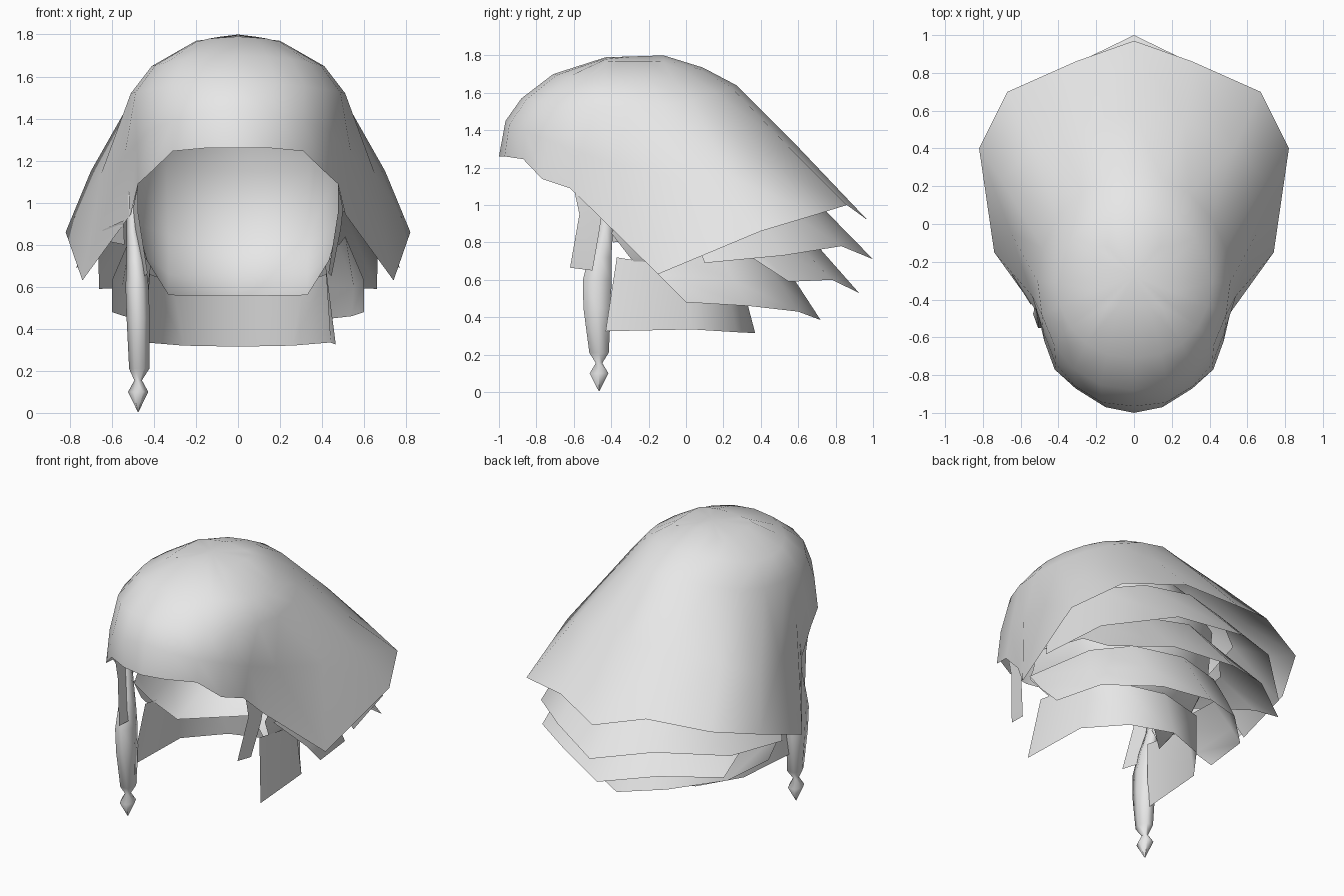
import bpy, math

grey = bpy.data.materials.new("light grey")
grey.diffuse_color = (0.8, 0.8, 0.8, 1)


def make(name, verts, faces, mirror=True):
    mesh = bpy.data.meshes.new(name)
    mesh.from_pydata(verts, [], faces)
    mesh.materials.append(grey)
    for p in mesh.polygons:
        p.use_smooth = True
    ob = bpy.data.objects.new(name, mesh)
    bpy.context.collection.objects.link(ob)
    if mirror:
        m = ob.modifiers.new("mirror", 'MIRROR')
        m.use_clip = True
        m.merge_threshold = 0.002
    return ob


def loft(name, rows, mirror=True):
    """Sheet through rows of points, listed from top to bottom."""
    n = len(rows[0])
    faces = [(r * n + c, (r + 1) * n + c, (r + 1) * n + c + 1, r * n + c + 1)
             for r in range(len(rows) - 1) for c in range(n - 1)]
    return make(name, [p for row in rows for p in row], faces, mirror)


def half_ring(y0, y1, width, z_front, z_side, z_back):
    """Half oval from front centre to back centre, bent in height."""
    pts = []
    for i in range(11):
        a = math.pi * i / 10
        c, s = math.cos(a), math.sin(a)
        end = z_front if c > 0 else z_back
        power = 0.9 if c > 0 else 1.05
        pts.append((width * s ** power if 0 < i < 10 else 0,
                    (y0 + y1) / 2 - (y1 - y0) / 2 * c,
                    z_side + (end - z_side) * c * c))
    return pts


# outer cap of hair
crown = [(0, -.43, 1.79), (.08, -.43, 1.785), (.14, -.43, 1.78), (.20, -.43, 1.765),
         (.20, -.36, 1.77), (.20, -.28, 1.77), (.20, -.20, 1.77), (.20, -.12, 1.765),
         (.14, -.12, 1.78), (.08, -.12, 1.79), (0, -.12, 1.80)]
brow = [(0, -.965, 1.45), (.17, -.945, 1.43), (.31, -.86, 1.39), (.415, -.74, 1.35),
        (.48, -.57, 1.28), (.54, -.38, 1.22), (.65, -.05, 1.14), (.70, .23, 1.15),
        (.53, .40, 1.25), (.27, .54, 1.32), (0, .59, 1.32)]
hem = [(0, -1, 1.26), (.15, -.97, 1.26), (.31, -.87, 1.245), (.42, -.77, 1.14),
       (.475, -.62, 1.09), (.51, -.47, .945), (.74, -.15, .63), (.82, .40, .86),
       (.67, .70, .95), (.31, .86, 1.0), (0, .97, .92)]
loft("hair_cap", [
    [(0, -.27, 1.795)] * 11,
    crown,
    half_ring(-.71, .09, .41, 1.70, 1.65, 1.735),
    half_ring(-.88, .27, .51, 1.57, 1.52, 1.64),
    brow, hem])

# inner lining, curving forward to a lip at the nape
loft("inner_lining", [
    [(.46, -.25, 1.45), (.42, -.02, 1.45), (.25, .18, 1.45), (0, .25, 1.45)],
    [(.49, -.30, 1.15), (.49, .05, 1.15), (.34, .32, 1.15), (0, .41, 1.15)],
    [(.485, -.33, .98), (.475, .06, .90), (.33, .29, .84), (0, .37, .82)],
    [(.48, -.36, .90), (.455, -.04, .76), (.33, .12, .66), (0, .28, .65)],
    [(.475, -.40, .85), (.43, -.30, .72), (.33, -.16, .56), (0, .15, .555)]])

# stacked layers of hair at the back, each from root to hem
loft("back_layer_1", [
    [(.60, -.06, 1.10), (.54, .27, 1.15), (.29, .45, 1.19), (0, .52, 1.2)],
    [(.77, .10, .69), (.69, .52, .73), (.35, .83, .78), (0, 1.0, .71)]])
loft("back_layer_2", [
    [(.54, -.2, .94), (.50, .20, .96), (.31, .42, .98), (0, .51, 1.0)],
    [(.665, .32, .74), (.66, .55, .59), (.34, .78, .60), (0, .925, .53)]])
loft("back_layer_3", [
    [(.51, -.36, .84), (.48, .16, .80), (.31, .37, .80), (0, .455, .80)],
    [(.60, -.15, .63), (.55, .25, .60), (.31, .49, .60), (0, .58, .60)],
    [(.60, .0, .48), (.54, .34, .46), (.28, .60, .43), (0, .72, .385)]])
loft("nape_layer", [
    [(.415, -.37, .72), (.42, .0, .66), (.31, .21, .62), (0, .29, .62)],
    [(.465, -.43, .325), (.44, .03, .335), (.26, .27, .32), (0, .37, .315)]])

# loose strands beside the face, and a stray tuft on the left
loft("side_strand", [[(.475, -.60, 1.09), (.50, -.45, .97)],
                     [(.475, -.57, .95), (.49, -.46, .88)],
                     [(.43, -.62, .665), (.445, -.50, .65)]])
loft("left_tuft", [[(-.545, -.43, .915), (-.645, -.27, .87)],
                   [(-.54, -.39, .80), (-.64, -.24, .82)]], False)

# hanging braid with a tied tip: z, half width, half depth, centre x, centre y
sides = 6
profile = [(1.05, .02, .03, -.51, -.42), (.86, .03, .045, -.50, -.43),
           (.72, .045, .07, -.485, -.46), (.60, .055, .088, -.48, -.475),
           (.45, .055, .085, -.475, -.475), (.21, .048, .06, -.47, -.465),
           (.155, .018, .02, -.475, -.465), (.10, .048, .058, -.475, -.465),
           (.005, .002, .002, -.475, -.465)]
rows = [[(x + w * math.cos(2 * math.pi * i / sides),
          y + d * math.sin(2 * math.pi * i / sides), z) for i in range(sides + 1)]
        for z, w, d, x, y in profile]
loft("braid", rows, False)

# weld the seams that the lofts leave at the crown and on the braid
for name in ("hair_cap", "braid"):
    w = bpy.data.objects[name].modifiers.new("weld", 'WELD')
    w.merge_threshold = 0.001
